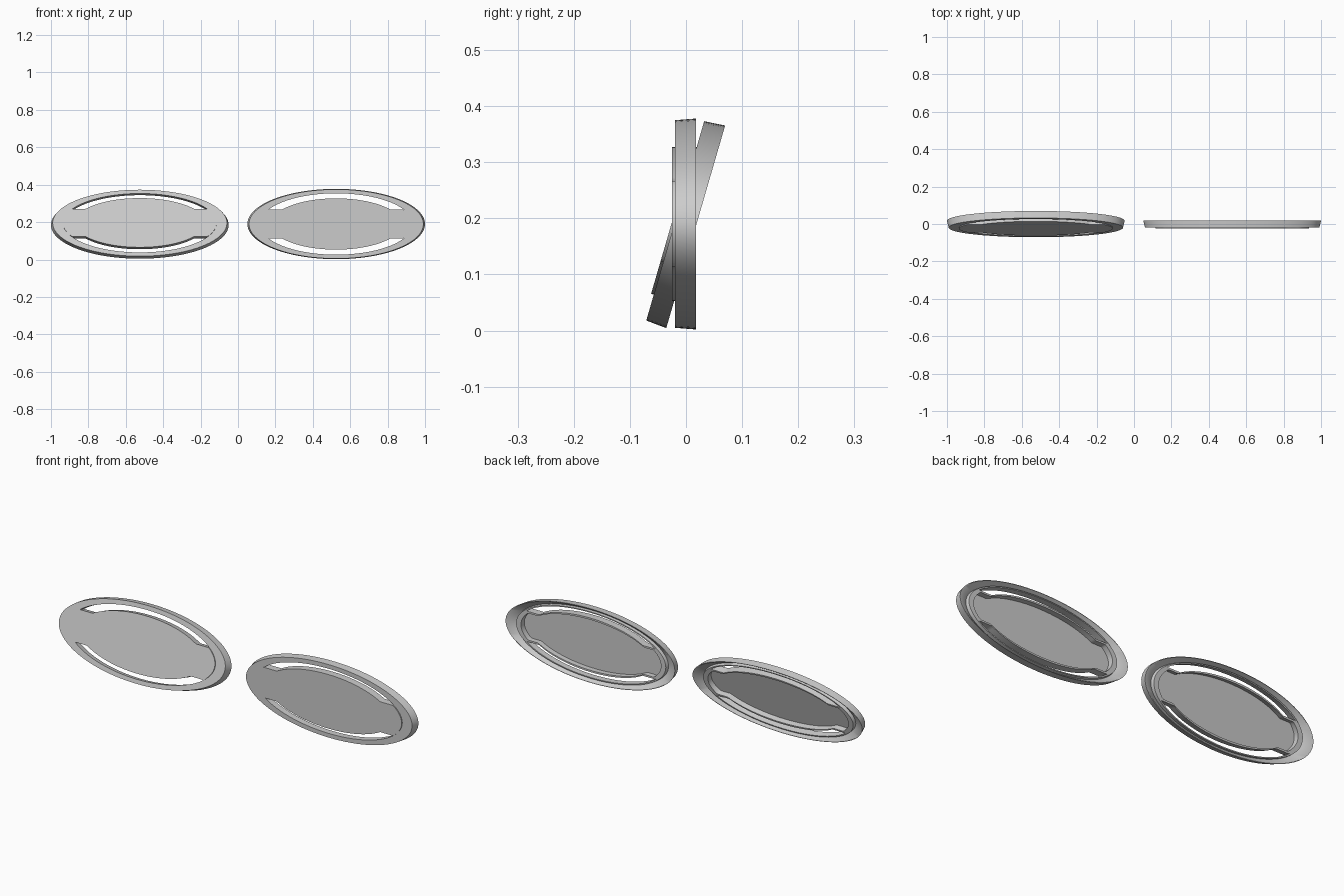
import bpy, bmesh, math
from mathutils import Matrix

cube = bpy.data.objects.get("Cube")
if cube:
    bpy.data.objects.remove(cube)

grey = bpy.data.materials.new("light grey")
grey.use_nodes = True
COLOR = (0.6, 0.6, 0.6, 1)
grey.diffuse_color = COLOR
grey.node_tree.nodes["Principled BSDF"].inputs["Base Color"].default_value = COLOR

SEG = 96


def bridge(bm, pairs):
    # join neighbouring loops of equal length with quads
    for p, q in pairs:
        for i in range(len(p)):
            j = (i + 1) % len(p)
            bm.faces.new((p[i], p[j], q[j], q[i]))


def finish(bm, name, x, tilt):
    bmesh.ops.recalc_face_normals(bm, faces=bm.faces)
    mesh = bpy.data.meshes.new(name)
    bm.to_mesh(mesh)
    bm.free()
    obj = bpy.data.objects.new(name, mesh)
    bpy.context.collection.objects.link(obj)
    mesh.materials.append(grey)
    obj.matrix_world = Matrix.Translation((x, 0, 0.19)) @ Matrix.Rotation(tilt, 4, 'X')
    bpy.context.view_layer.objects.active = obj
    obj.select_set(True)
    bpy.ops.object.shade_smooth_by_angle(angle=math.radians(30))
    obj.select_set(False)


def oval_ring(name, x, tilt):
    # closed cross-section with a dished back and an inner collar:
    # half width, half height, depth
    section = [(0.41, 0.164, -0.02), (0.466, 0.185, -0.02), (0.475, 0.188, 0.018),
               (0.471, 0.186, 0.018), (0.424, 0.17, -0.004),
               (0.42, 0.169, 0.012), (0.41, 0.164, 0.012)]
    bm = bmesh.new()
    loops = []
    for a, b, y in section:
        loops.append([bm.verts.new((a * math.cos(t), y, b * math.sin(t)))
                      for t in (2 * math.pi * i / SEG for i in range(SEG))])
    bridge(bm, zip(loops, loops[1:] + loops[:1]))
    finish(bm, name, x, tilt)


def plate_outline(inset):
    # oval centre meeting the level side lugs, ends rounded by the ring
    half = 0.411 - 2 * inset
    points = []
    for i in range(81):
        u = -half * math.cos(math.pi * i / 80)
        oval = (0.137 - inset) * math.sqrt(max(0, 1 - (u / 0.35) ** 2))
        end = (0.164 - inset) * math.sqrt(max(0, 1 - (u / half) ** 2))
        points.append((u, min(end, max(oval, 0.077 - inset))))
    return points + [(u, -h) for u, h in reversed(points[1:-1])]


def centre_plate(name, x, tilt):
    # flat front, hollow back inside a thin skirt
    bm = bmesh.new()
    loops = [[bm.verts.new((u, y, z)) for u, z in plate_outline(inset)]
             for inset, y in ((0, -0.025), (0, 0.012), (0.009, 0.012), (0.009, -0.015))]
    bridge(bm, zip(loops, loops[1:]))
    bm.faces.new(loops[0])
    bm.faces.new(loops[-1])
    finish(bm, name, x, tilt)


# upright badge on the left, leaning badge on the right
for side, x, tilt in (("left", 0.525, 0), ("right", -0.525, math.radians(-16.2))):
    oval_ring(side + "_oval_ring", x, tilt)
    centre_plate(side + "_centre_plate", x, tilt)
